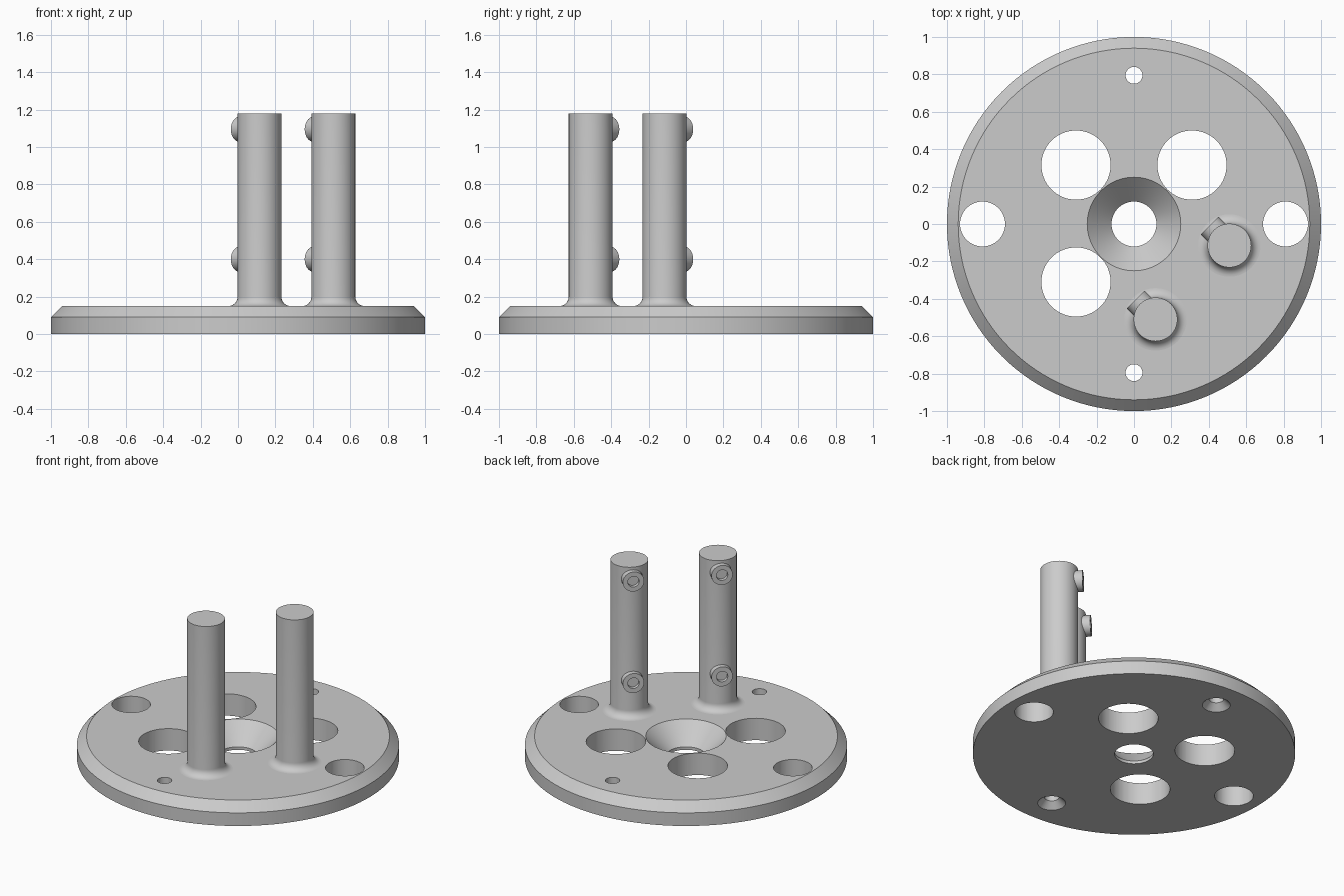
import bpy, bmesh, math
from mathutils import Matrix, Vector

cube = bpy.data.objects.get("Cube")
if cube:
    bpy.data.objects.remove(cube, do_unlink=True)

grey = bpy.data.materials.new("machined grey")
grey.use_nodes = True
COLOUR = (0.6, 0.6, 0.6, 1)
grey.diffuse_color = COLOUR
grey.node_tree.nodes["Principled BSDF"].inputs["Base Color"].default_value = COLOUR


def lathe(name, profile, segments=64, closed=False, matrix=Matrix()):
    """Spin a (radius, height) profile round z, then place it with matrix."""
    bm = bmesh.new()
    verts = [bm.verts.new((r, 0, z)) for r, z in profile]
    pairs = list(zip(verts, verts[1:]))
    if closed:
        pairs.append((verts[-1], verts[0]))
    edges = [bm.edges.new(p) for p in pairs]
    bmesh.ops.spin(bm, geom=verts + edges, axis=(0, 0, 1), cent=(0, 0, 0),
                   angle=2 * math.pi, steps=segments, use_duplicate=False)
    bmesh.ops.remove_doubles(bm, verts=bm.verts, dist=1e-5)
    bmesh.ops.recalc_face_normals(bm, faces=bm.faces)
    bm.transform(matrix)
    mesh = bpy.data.meshes.new(name)
    bm.to_mesh(mesh)
    bm.free()
    mesh.materials.append(grey)
    obj = bpy.data.objects.new(name, mesh)
    bpy.context.collection.objects.link(obj)
    return obj


def activate(obj):
    bpy.ops.object.select_all(action="DESELECT")
    obj.select_set(True)
    bpy.context.view_layer.objects.active = obj


def smooth(obj):
    activate(obj)
    bpy.ops.object.shade_smooth_by_angle(angle=math.radians(30))


# Round plate with a chamfered rim and a countersunk centre hole
TOP = 0.15
plate = lathe("base_plate", [(0.12, 0), (1, 0), (1, 0.09), (0.94, TOP),
                             (0.25, TOP), (0.12, 0.02)], 128, closed=True)


def drill(x, y, profile):
    cutter = lathe("hole_cutter", profile, 64, matrix=Matrix.Translation((x, y, 0)))
    cutter.hide_render = True
    mod = plate.modifiers.new("hole", "BOOLEAN")
    mod.operation, mod.solver, mod.object = "DIFFERENCE", "EXACT", cutter
    activate(plate)
    bpy.ops.object.modifier_apply(modifier=mod.name)
    bpy.data.objects.remove(cutter, do_unlink=True)


def straight(r):
    return [(0, -0.1), (r, -0.1), (r, 0.3), (0, 0.3)]


# Three large holes, two side holes, two screw holes countersunk underneath
for x, y in ((-0.31, 0.315), (0.31, 0.315), (-0.31, -0.31)):
    drill(x, y, straight(0.185))
for side in (-1, 1):
    drill(side * 0.81, 0, straight(0.12))
    drill(0, side * 0.795, [(0, -0.02), (0.107, -0.02), (0.045, 0.042),
                            (0.045, 0.3), (0, 0.3)])
smooth(plate)

# Two posts with filleted feet, each carrying two hollow screw bosses
R, FILLET = 0.117, 0.05
foot = []
for i in range(9):
    a = math.radians(90 * i / 8)
    foot.append((R + FILLET * (1 - math.sin(a)), TOP + FILLET * (1 - math.cos(a))))
post_profile = ([(0, 0.12), (R + FILLET, 0.12)] + foot + [(R, 1.18), (0, 1.18)])
boss_profile = [(0, 0.05), (0.067, 0.05), (0.067, 0.15), (0.036, 0.15),
                (0.036, 0.125), (0, 0.125)]
inward = Vector((-1, 1, 0)).to_track_quat("Z", "Y").to_matrix().to_4x4()

for label, x, y in (("left", 0.51, -0.115), ("front", 0.115, -0.51)):
    smooth(lathe(label + "_post", post_profile, matrix=Matrix.Translation((x, y, 0))))
    for level, z in (("lower", 0.4), ("upper", 1.095)):
        smooth(lathe(f"{label}_{level}_boss", boss_profile, 48,
                     matrix=Matrix.Translation((x, y, z)) @ inward))
